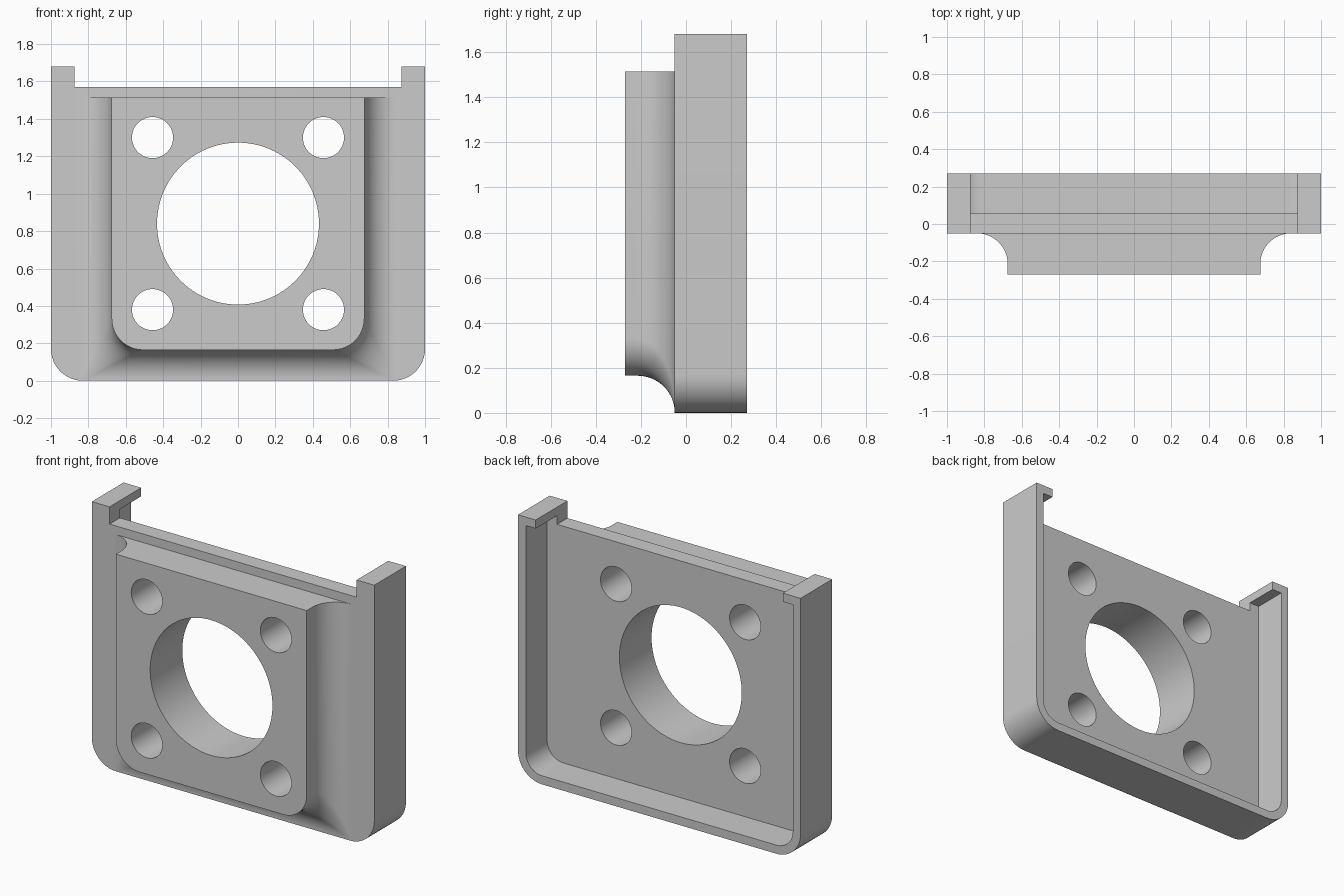
import bpy, bmesh
from math import sin, cos, pi

if "Cube" in bpy.data.objects:
    bpy.data.objects.remove(bpy.data.objects["Cube"])

grey = bpy.data.materials.new("plain_grey")
grey.use_nodes = True
GREY = (0.6, 0.6, 0.6, 1)
grey.diffuse_color = GREY
grey.node_tree.nodes["Principled BSDF"].inputs["Base Color"].default_value = GREY


def outline(half, bottom, top, radius, steps=12):
    """Rectangle in x and z with its two bottom corners rounded."""
    pts = [(half, top), (-half, top)]
    for side, start in ((-1, pi), (1, 1.5 * pi)):
        for i in range(steps + 1):
            a = start + i * pi / 2 / steps
            pts.append((side * (half - radius) + radius * cos(a),
                        bottom + radius + radius * sin(a)))
    return pts


def circle(cx, cz, r, steps):
    return [(cx + r * cos(2 * pi * i / steps), cz + r * sin(2 * pi * i / steps))
            for i in range(steps)]


def loft(name, sections):
    """Solid through a list of (y, outline) sections with equal point counts."""
    bm = bmesh.new()
    rings = [[bm.verts.new((x, y, z)) for x, z in pts] for y, pts in sections]
    for a, b in zip(rings, rings[1:]):
        for i in range(len(a)):
            j = (i + 1) % len(a)
            bm.faces.new((a[i], a[j], b[j], b[i]))
    bm.faces.new(rings[0])
    bm.faces.new(rings[-1])
    bmesh.ops.recalc_face_normals(bm, faces=bm.faces)
    mesh = bpy.data.meshes.new(name)
    bm.to_mesh(mesh)
    bm.free()
    mesh.materials.append(grey)
    obj = bpy.data.objects.new(name, mesh)
    bpy.context.collection.objects.link(obj)
    return obj


def prism(name, pts, y0, y1):
    return loft(name, [(y0, pts), (y1, pts)])


def combine(target, tool, operation):
    mod = target.modifiers.new(tool.name, "BOOLEAN")
    mod.operation, mod.solver, mod.object = operation, "EXACT", tool
    bpy.context.view_layer.objects.active = target
    bpy.ops.object.modifier_apply(modifier=mod.name)
    bpy.data.objects.remove(tool)


FRONT, BACK, FACE, FLOOR = -0.27, 0.27, -0.05, 0.055
FILLET = 0.165

# Outer shell, hollowed from the back and notched between the two top tabs
body = prism("mounting_bracket", outline(1, 0, 1.68, 0.17), FACE, BACK)
combine(body, prism("cavity", outline(0.945, 0.055, 1.625, 0.115), FLOOR, 0.5), "DIFFERENCE")
combine(body, prism("top_notch", outline(0.875, 1.57, 2, 0.001, 1), -0.5, 0.5), "DIFFERENCE")

# Raised front pad, flaring into the plate with a concave fillet
flare = [(FRONT, 0)]
for i in range(17):
    t = i * pi / 32
    flare.append((FACE - FILLET + FILLET * sin(t), (FILLET - 0.001) * (1 - cos(t))))
flare.append((FACE + 0.03, FILLET - 0.003))
pad = loft("front_pad", [(y, outline(0.675 + o, 0.165 - o, 1.515, 0.166 - o))
                         for y, o in flare])
combine(body, pad, "UNION")

# Central bore and four bolt holes
combine(body, prism("bore", circle(0, 0.84, 0.433, 96), -0.5, 0.5), "DIFFERENCE")
for x in (-0.457, 0.457):
    for z in (0.38, 1.3):
        combine(body, prism("bolt_hole", circle(x, z, 0.11, 48), -0.5, 0.5), "DIFFERENCE")

bpy.ops.object.select_all(action="DESELECT")
body.select_set(True)
bpy.context.view_layer.objects.active = body
bpy.ops.object.shade_smooth_by_angle(angle=pi / 7)
